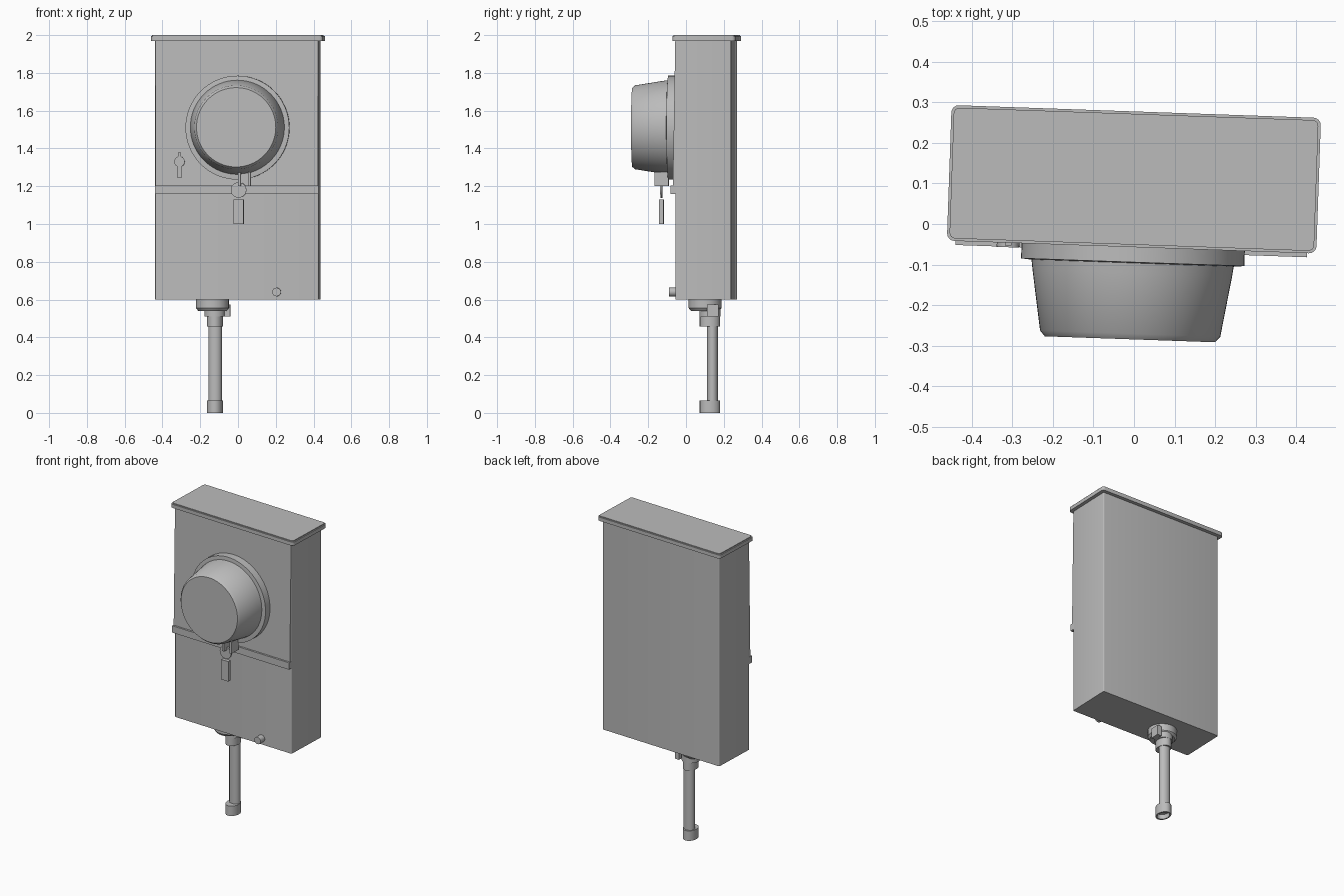
import bpy, bmesh
from math import radians, cos, sin, pi
from mathutils import Matrix

cube = bpy.data.objects.get("Cube")
if cube:
    bpy.data.objects.remove(cube, do_unlink=True)

grey = bpy.data.materials.new("painted_grey_metal")
grey.use_nodes = True
grey.diffuse_color = (0.5, 0.5, 0.5, 1)
grey.node_tree.nodes["Principled BSDF"].inputs["Base Color"].default_value = (0.5, 0.5, 0.5, 1)

# The whole unit is turned slightly on its upright axis
TURN = Matrix.Rotation(radians(-2), 4, 'Z')


def finish(name, bm, smooth=True):
    bmesh.ops.recalc_face_normals(bm, faces=bm.faces)
    bmesh.ops.transform(bm, matrix=TURN, verts=bm.verts)
    mesh = bpy.data.meshes.new(name)
    bm.to_mesh(mesh)
    bm.free()
    mesh.materials.append(grey)
    obj = bpy.data.objects.new(name, mesh)
    bpy.context.collection.objects.link(obj)
    if smooth:
        bpy.ops.object.select_all(action='DESELECT')
        obj.select_set(True)
        bpy.context.view_layer.objects.active = obj
        bpy.ops.object.shade_smooth_by_angle(angle=radians(35))
    return obj


def box(name, x, y, z, corner=0.0):
    """Box from (low, high) ranges, with optionally rounded upright edges."""
    bm = bmesh.new()
    bmesh.ops.create_cube(bm, size=1)
    for v in bm.verts:
        v.co = [r[0] if c < 0 else r[1] for c, r in zip(v.co, (x, y, z))]
    if corner:
        upright = [e for e in bm.edges if abs(e.verts[0].co.z - e.verts[1].co.z) > 0.001]
        bmesh.ops.bevel(bm, geom=upright, offset=corner, segments=4, profile=0.5, affect='EDGES')
    return finish(name, bm, smooth=corner > 0)


def lathe(name, profile, centre, axis='Z', sides=32, stretch=1.0):
    """Turn (radius, position) points round an axis; zero radius closes an end."""
    bm = bmesh.new()
    rings = []
    for r, p in profile:
        ring = []
        for i in range(sides if r else 1):
            a = 2 * pi * i / sides
            u, v = r * cos(a), r * sin(a)
            co = (centre[0] + u, centre[1] + v * stretch, p) if axis == 'Z' else \
                 (centre[0] + u, p, centre[1] + v)
            ring.append(bm.verts.new(co))
        rings.append(ring)
    for a, b in zip(rings, rings[1:]):
        for i in range(sides):
            quad = [a[i % len(a)], a[(i + 1) % len(a)], b[(i + 1) % len(b)], b[i % len(b)]]
            bm.faces.new(list(dict.fromkeys(quad)))
    return finish(name, bm)


def prism(name, points, low, high, axis='X'):
    """Extrude a (y, z) outline along x, or an (x, z) outline along y."""
    bm = bmesh.new()
    put = (lambda p, d: (d, *p)) if axis == 'X' else (lambda p, d: (p[0], d, p[1]))
    a, b = ([bm.verts.new(put(p, d)) for p in points] for d in (low, high))
    bm.faces.new(a)
    bm.faces.new(b)
    for i in range(len(a)):
        j = (i + 1) % len(a)
        bm.faces.new((a[i], a[j], b[j], b[i]))
    return finish(name, bm, smooth=False)


# Cabinet, lid and sloping upper cover with its bottom lip
box("cabinet", (-0.438, 0.428), (-0.041, 0.254), (0.6, 1.98), 0.006)
box("lid_skirt", (-0.459, 0.451), (-0.057, 0.277), (1.97, 1.994), 0.018)
box("lid_top", (-0.453, 0.445), (-0.051, 0.271), (1.994, 2.0), 0.014)
prism("upper_cover", [(-0.03, 1.97), (-0.042, 1.97), (-0.055, 1.2), (-0.03, 1.2)], -0.436, 0.426)
box("cover_lip", (-0.438, 0.428), (-0.067, -0.035), (1.16, 1.205))

# Meter collar and tapered meter housing
lathe("meter_collar", [(0, -0.03), (0.275, -0.03), (0.275, -0.094), (0.255, -0.096), (0, -0.096)],
      (0, 1.51), 'Y', 64)
lathe("meter_housing", [(0, -0.09), (0.25, -0.09), (0.246, -0.12), (0.222, -0.27), (0.21, -0.284), (0, -0.284)],
      (0, 1.512), 'Y', 64)

# Collar latch with hanging seal tag
for side, x in (("right", 0.005), ("left", 0.058)):
    box(f"latch_plate_{side}", (x, x + 0.015), (-0.163, -0.09), (1.2, 1.275))
box("latch_bridge", (0.005, 0.073), (-0.11, -0.09), (1.2, 1.275))
lathe("seal_head", [(0, -0.125), (0.042, -0.125), (0.042, -0.135), (0, -0.135)], (0.008, 1.18), 'Y', 12)
box("seal_tag", (-0.018, 0.035), (-0.142, -0.118), (1.0, 1.13))

# Small hasp on the upper cover
lathe("hasp_disc", [(0, -0.04), (0.028, -0.04), (0.028, -0.068), (0, -0.068)], (-0.308, 1.33), 'Y', 20)
box("hasp_top", (-0.316, -0.300), (-0.064, -0.04), (1.35, 1.378))
box("hasp_tail", (-0.321, -0.295), (-0.064, -0.04), (1.245, 1.31))

# Round catch near the bottom of the front
lathe("lower_catch", [(0, -0.03), (0.023, -0.03), (0.023, -0.083), (0, -0.083)], (0.207, 0.64), 'Y', 20)

# Conduit hub, connector, pipe and hollow end collar
lathe("conduit_hub", [(0, 0.61), (0.087, 0.61), (0.087, 0.555), (0.075, 0.54), (0, 0.54)], (-0.139, 0.096))
lathe("connector_neck", [(0, 0.55), (0.055, 0.55), (0.055, 0.51), (0, 0.51)], (-0.128, 0.122))
prism("connector_clip", [(0.11, 0.51), (0.17, 0.51), (0.17, 0.575), (0.11, 0.575)], -0.075, -0.045)
lathe("connector_nut", [(0, 0.52), (0.042, 0.52), (0.042, 0.458), (0, 0.458)], (-0.127, 0.122), sides=16, stretch=1.3)
lathe("conduit_pipe", [(0, 0.5), (0.036, 0.5), (0.036, 0.03), (0, 0.03)], (-0.126, 0.136), sides=16, stretch=0.8)
lathe("end_collar", [(0, 0.065), (0.042, 0.065), (0.042, 0), (0.034, 0), (0.034, 0.03), (0, 0.03)],
      (-0.127, 0.122), sides=16, stretch=1.3)
